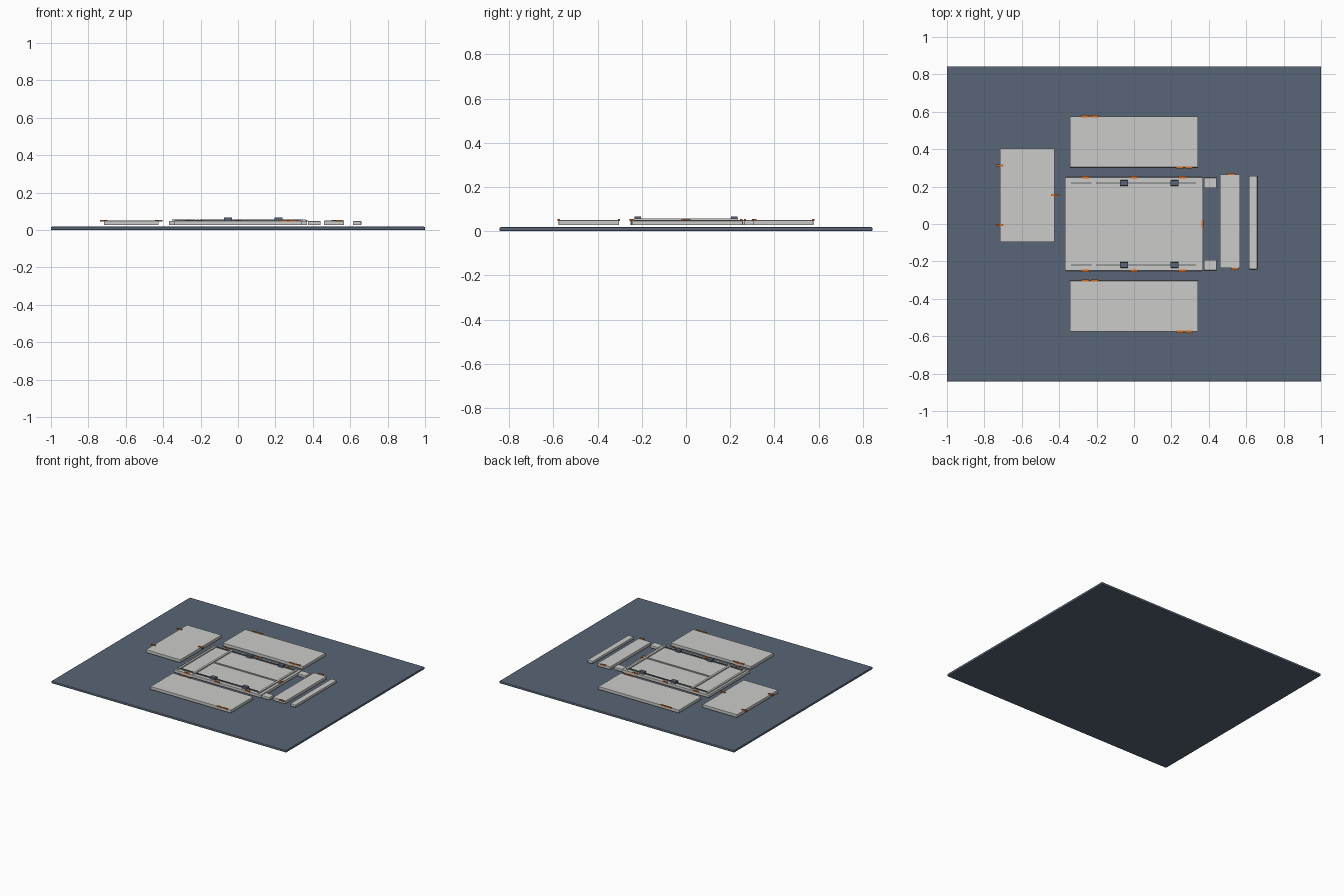
import bpy

cube = bpy.data.objects.get("Cube")
if cube:
    bpy.data.objects.remove(cube, do_unlink=True)


def material(name, rgb):
    m = bpy.data.materials.new(name)
    m.use_nodes = True
    color = (*rgb, 1)
    m.diffuse_color = color
    m.node_tree.nodes["Principled BSDF"].inputs["Base Color"].default_value = color
    return m


slate = material("slate", (0.10, 0.13, 0.18))
pale = material("pale grey", (0.60, 0.60, 0.59))
orange = material("orange", (0.65, 0.16, 0.02))
dark = material("dark grey", (0.12, 0.13, 0.14))


def box(name, x, y, z, mat, bevel=0.0):
    """Box from (min, max) pairs, with an optional small edge bevel."""
    bpy.ops.mesh.primitive_cube_add(size=1, location=[sum(r) / 2 for r in (x, y, z)])
    ob = bpy.context.object
    ob.name = name
    ob.scale = [r[1] - r[0] for r in (x, y, z)]
    bpy.ops.object.transform_apply(location=False, rotation=False, scale=True)
    ob.data.materials.append(mat)
    if bevel:
        mod = ob.modifiers.new("Bevel", "BEVEL")
        mod.width = bevel
        mod.segments = 2
    return ob


def around(center, size):
    return (center - size / 2, center + size / 2)


LOW, TOP = 0.027, 0.05

# Base board
box("base_board", (-1, 1), (-0.843, 0.843), (0, 0.018), slate, 0.005)

# Flat panels laid out around the tray
box("center_panel", (-0.369, 0.369), (-0.25, 0.25), (LOW, 0.049), pale, 0.002)
box("back_panel", (-0.342, 0.342), (0.303, 0.576), (LOW, TOP), pale, 0.002)
box("front_panel", (-0.342, 0.342), (-0.576, -0.303), (LOW, TOP), pale, 0.002)
box("end_panel", (-0.717, -0.424), (-0.096, 0.404), (LOW, TOP), pale, 0.002)
box("wide_strip", (0.46, 0.568), (-0.235, 0.265), (LOW, TOP), pale, 0.002)
box("narrow_strip", (0.615, 0.66), (-0.243, 0.257), (LOW, 0.048), pale, 0.004)

# Tray details, mirrored front to back
for side, s in (("front", -1), ("back", 1)):
    box(f"{side}_tab", (0.373, 0.442), around(s * 0.22, 0.056), (LOW, 0.048), pale, 0.003)
    box(f"{side}_short_rail", (-0.337, -0.226), around(s * 0.219, 0.007), (0.048, 0.057), dark)
    box(f"{side}_long_rail", (-0.203, 0.332), around(s * 0.219, 0.007), (0.048, 0.057), dark)
    for i, x in enumerate((-0.053, 0.217)):
        box(f"{side}_latch_{i}", around(x, 0.043), around(s * 0.219, 0.03),
            (0.048, 0.067), slate, 0.002)

# Raised ribs on the tray
box("middle_rib", (-0.203, 0.36), around(0, 0.01), (0.048, 0.056), pale)
for name, x in (("cross_rib", -0.214), ("outer_rib", -0.345), ("inner_rib", 0.34)):
    box(name, around(x, 0.016), (-0.235, 0.235), (0.048, 0.057), pale)

# Orange alignment marks: centre x, centre y
marks = [(x, s * 0.25) for x in (-0.26, 0, 0.257) for s in (-1, 1)]
for y_low in (-0.576, 0.303):
    marks += [(x, y_low) for x in (0.244, 0.294)]
    marks += [(x, y_low + 0.273) for x in (-0.26, -0.211)]
marks += [(-0.717, 0.313), (-0.717, -0.005), (-0.425, 0.155), (0.52, 0.267), (0.54, -0.24)]
for i, (x, y) in enumerate(marks):
    box(f"orange_mark_{i}", around(x, 0.04), around(y, 0.011), (0.046, 0.055), orange)
box("orange_end_mark", around(0.366, 0.011), around(0, 0.04), (0.046, 0.055), orange)
